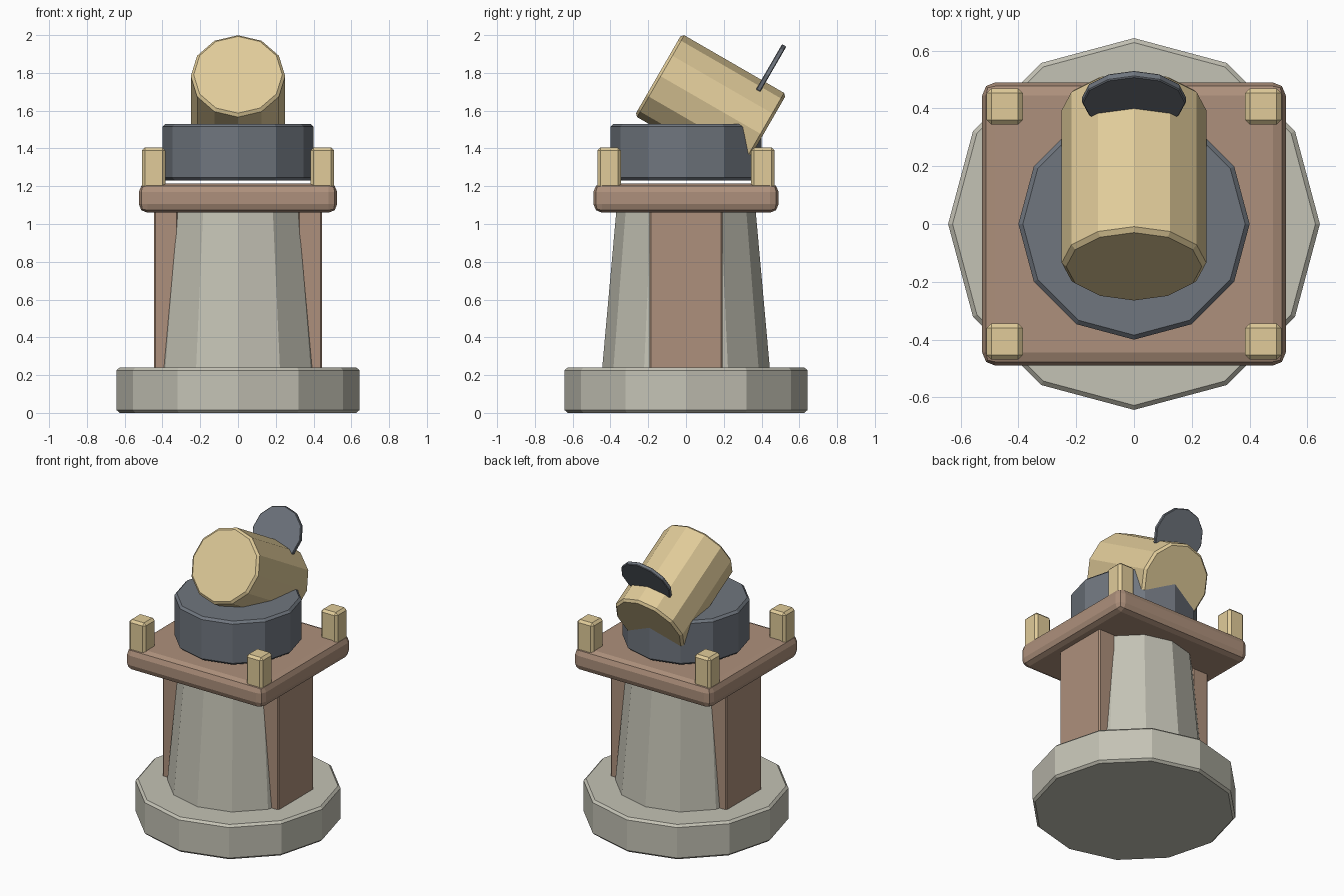
import bpy, bmesh
from math import radians
from mathutils import Matrix

if "Cube" in bpy.data.objects:
    bpy.data.objects.remove(bpy.data.objects["Cube"])


def material(name, rgb):
    m = bpy.data.materials.new(name)
    m.diffuse_color = (*rgb, 1)
    m.use_nodes = True
    m.node_tree.nodes["Principled BSDF"].inputs["Base Color"].default_value = m.diffuse_color
    return m


STONE = material("stone", (0.55, 0.54, 0.46))
BROWN = material("brown", (0.42, 0.28, 0.20))
SAND = material("sand", (0.75, 0.60, 0.32))
SLATE = material("slate", (0.16, 0.18, 0.21))


def finish(name, bm, loc, mat, bevel, segments=1, tilt=0):
    mesh = bpy.data.meshes.new(name)
    bm.to_mesh(mesh)
    bm.free()
    obj = bpy.data.objects.new(name, mesh)
    bpy.context.collection.objects.link(obj)
    obj.location = loc
    obj.rotation_euler.x = radians(tilt)
    mesh.materials.append(mat)
    if bevel:
        mod = obj.modifiers.new("edge_bevel", 'BEVEL')
        mod.width = bevel
        mod.segments = segments
        mod.limit_method = 'ANGLE'
        mod.angle_limit = radians(45)
    return obj


def drum(name, r1, r2, depth, loc, mat, bevel=0.0, tilt=0):
    bm = bmesh.new()
    bmesh.ops.create_cone(bm, cap_ends=True, segments=12,
                          radius1=r1, radius2=r2, depth=depth)
    return finish(name, bm, loc, mat, bevel, tilt=tilt)


def box(name, size, loc, mat, bevel, segments=1):
    bm = bmesh.new()
    bmesh.ops.create_cube(bm, size=1, matrix=Matrix.Diagonal((*size, 1)))
    return finish(name, bm, loc, mat, bevel, segments)


# Plinth and tapered column
drum("base", 0.643, 0.643, 0.24, (0, 0, 0.12), STONE, 0.015)
drum("column", 0.447, 0.366, 0.90, (0, 0, 0.65), STONE)

# Side buttresses
for side, sx in (("left", -1), ("right", 1)):
    box(f"buttress_{side}", (0.125, 0.385, 0.92), (sx * 0.381, 0, 0.66), BROWN, 0.008)

# Platform with rounded edges and corner posts
box("platform", (1.05, 0.98, 0.155), (0, 0, 1.1375), BROWN, 0.045, 2)
for side, sx in (("left", -1), ("right", 1)):
    for end, sy in (("front", -1), ("back", 1)):
        box(f"post_{end}_{side}", (0.125, 0.125, 0.22),
            (sx * 0.447, sy * 0.407, 1.295), SAND, 0.016)

# Turning ring floating just above the platform
drum("turntable", 0.40, 0.40, 0.30, (0, 0, 1.38), SLATE, 0.015)

# Tilted lamp barrel and its upright disc
drum("barrel", 0.25, 0.25, 0.64, (0, 0.13, 1.63), SAND, 0.015, tilt=-120)
drum("disc", 0.18, 0.18, 0.026, (0, 0.43, 1.79), SLATE, 0.004, tilt=-120)
